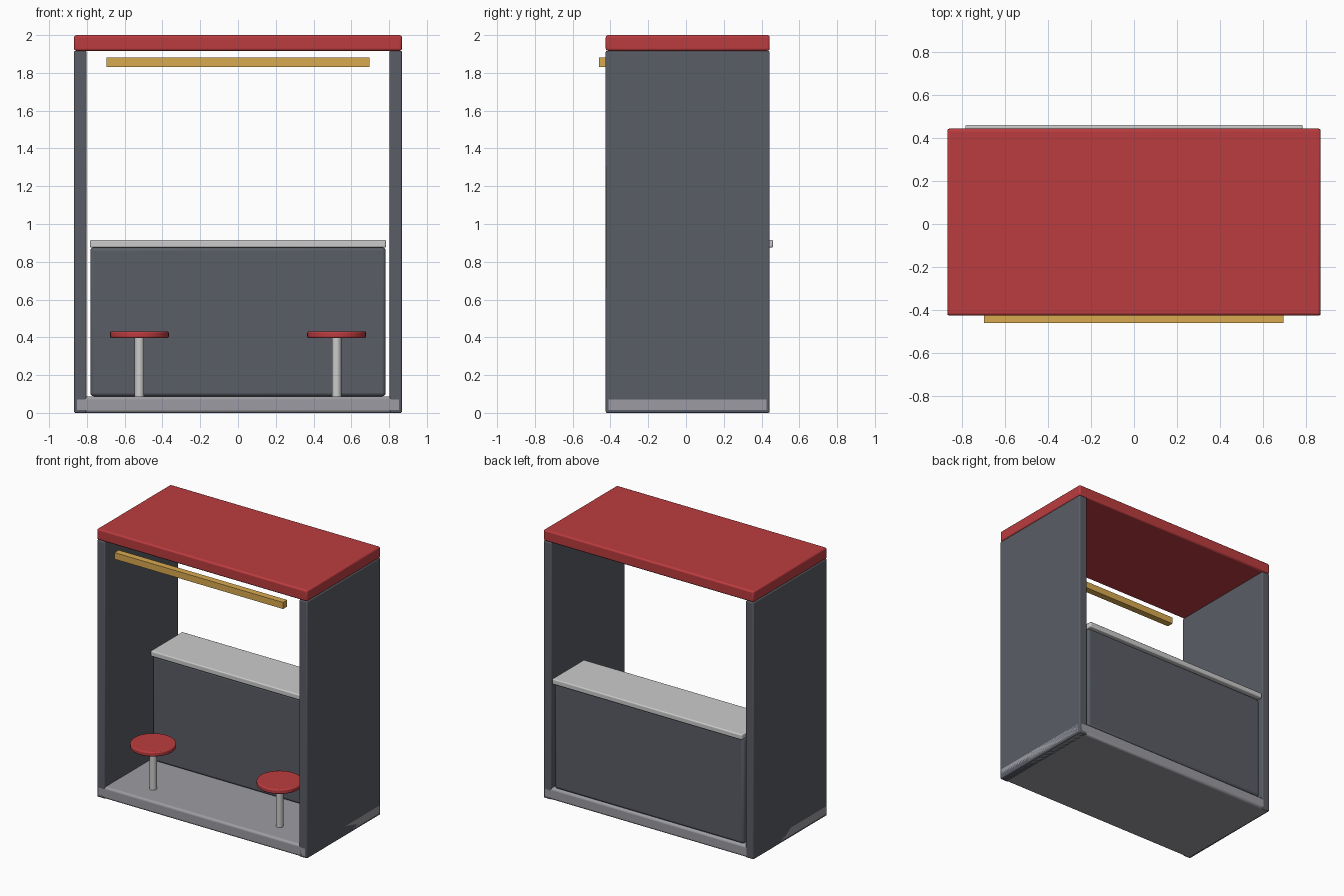
import bpy

if "Cube" in bpy.data.objects:
    bpy.data.objects.remove(bpy.data.objects["Cube"])

def material(name, rgb):
    m = bpy.data.materials.new(name)
    m.diffuse_color = (*rgb, 1)
    m.use_nodes = True
    m.node_tree.nodes["Principled BSDF"].inputs["Base Color"].default_value = m.diffuse_color
    return m

RED = material("red", (0.50, 0.045, 0.05))
GOLD = material("gold", (0.70, 0.40, 0.08))
DARK = material("dark_grey", (0.10, 0.11, 0.13))
MID = material("mid_grey", (0.33, 0.33, 0.36))
LIGHT = material("light_grey", (0.60, 0.60, 0.62))

def finish(ob, name, mat, bevel):
    ob.name = name
    ob.data.materials.append(mat)
    bpy.ops.object.transform_apply(location=False, rotation=False, scale=True)
    if bevel:
        mod = ob.modifiers.new("bevel", 'BEVEL')
        mod.width = bevel
        mod.segments = 3
    bpy.ops.object.shade_smooth_by_angle()
    return ob

def box(name, x, y, z, mat, bevel=0.0):
    spans = (x, y, z)
    bpy.ops.mesh.primitive_cube_add(size=1, location=[(a + b) / 2 for a, b in spans])
    ob = bpy.context.object
    ob.scale = [b - a for a, b in spans]
    return finish(ob, name, mat, bevel)

def disc(name, x, y, z, radius, mat, bevel=0.0):
    bpy.ops.mesh.primitive_cylinder_add(vertices=32, radius=radius, depth=z[1] - z[0],
                                        location=(x, y, (z[0] + z[1]) / 2))
    return finish(bpy.context.object, name, mat, bevel)

W = 0.868                # half width of the booth
DEPTH = (-0.425, 0.443)  # front and back of the shell

# shell: floor, roof and side walls
box("floor", (-W, W), DEPTH, (0, 0.088), MID, 0.016)
box("roof", (-W, W), DEPTH, (1.917, 2.0), RED, 0.012)
box("left_wall", (-W, -0.802), DEPTH, (0, 1.917), DARK, 0.008)
box("right_wall", (0.802, W), DEPTH, (0, 1.917), DARK, 0.008)

# counter with its worktop
box("counter", (-0.782, 0.782), (0.105, 0.435), (0.088, 0.876), DARK, 0.018)
box("worktop", (-0.784, 0.784), (0.085, 0.461), (0.875, 0.916), LIGHT, 0.008)

# hanging rail across the front
box("rail", (-0.697, 0.695), (-0.461, -0.412), (1.832, 1.881), GOLD)

# stools
for side, x in (("left", -0.522), ("right", 0.522)):
    disc(side + "_stool_post", x, -0.255, (0.085, 0.40), 0.025, LIGHT)
    disc(side + "_stool_seat", x, -0.255, (0.397, 0.431), 0.156, RED, 0.008)
